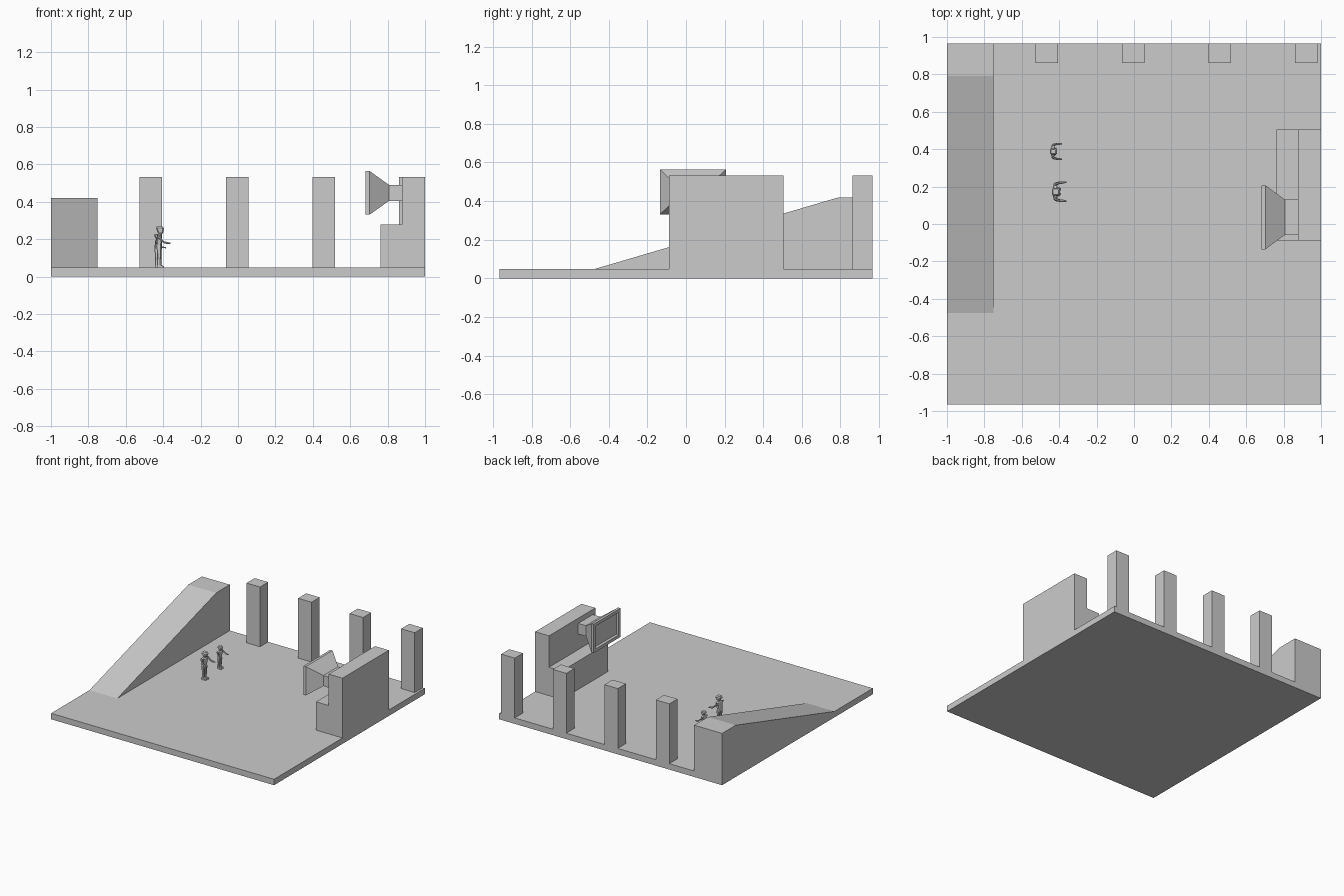
import bpy
import bmesh
from mathutils import Vector, Matrix

if "Cube" in bpy.data.objects:
    bpy.data.objects.remove(bpy.data.objects["Cube"])

BASE_TOP = 0.048


def finish(name, bm):
    bmesh.ops.recalc_face_normals(bm, faces=bm.faces)
    mesh = bpy.data.meshes.new(name)
    bm.to_mesh(mesh)
    bm.free()
    obj = bpy.data.objects.new(name, mesh)
    bpy.context.collection.objects.link(obj)
    return obj


def extrude_profile(name, pts, vec):
    """Closed planar outline swept along a vector."""
    bm = bmesh.new()
    face = bm.faces.new([bm.verts.new(p) for p in pts])
    ext = bmesh.ops.extrude_face_region(bm, geom=[face])
    verts = [v for v in ext["geom"] if isinstance(v, bmesh.types.BMVert)]
    bmesh.ops.translate(bm, verts=verts, vec=vec)
    return finish(name, bm)


def box(name, x0, x1, y0, y1, z0, z1):
    pts = [(x0, y0, z0), (x1, y0, z0), (x1, y1, z0), (x0, y1, z0)]
    return extrude_profile(name, pts, (0, 0, z1 - z0))


def loft(bm, rings, caps=True):
    """Skin successive rings that share a vertex count."""
    loops = [[bm.verts.new(p) for p in r] for r in rings]
    n = len(loops[0])
    for a, b in zip(loops, loops[1:]):
        for i in range(n):
            j = (i + 1) % n
            bm.faces.new((a[i], a[j], b[j], b[i]))
    if caps:
        bm.faces.new(loops[0])
        bm.faces.new(loops[-1])


def oct_ring(z, cx, cy, hx, hy, c=0.35):
    """Chamfered rectangle at height z."""
    p = [(1, -1 + c), (1, 1 - c), (1 - c, 1), (c - 1, 1),
         (-1, 1 - c), (-1, c - 1), (c - 1, -1), (1 - c, -1)]
    return [(cx + u * hx, cy + v * hy, z) for u, v in p]


def limb(bm, points, radii):
    """Six-sided tube through points lying mostly along x."""
    rings = []
    for p, r in zip(points, radii):
        ring = [Matrix.Rotation(k * 1.0472, 3, 'X') @ Vector((0, r, 0)) for k in range(6)]
        rings.append([Vector(p) + v for v in ring])
    loft(bm, rings)


def figure(name, x, y, s):
    bm = bmesh.new()
    # torso and hips
    loft(bm, [oct_ring(z, cx, 0, hx, hy) for z, cx, hx, hy in (
        (0.098, -0.005, 0.014, 0.023), (0.122, -0.005, 0.014, 0.022),
        (0.150, -0.002, 0.015, 0.026), (0.172, -0.002, 0.014, 0.034),
        (0.180, -0.003, 0.009, 0.020))])
    # neck, head and cap
    loft(bm, [oct_ring(z, 0.0, 0, h, h) for z, h in ((0.176, 0.008), (0.190, 0.008))])
    loft(bm, [oct_ring(z, cx, 0, hx, hy) for z, cx, hx, hy in (
        (0.184, 0.006, 0.011, 0.010), (0.192, 0.003, 0.017, 0.015),
        (0.206, 0.002, 0.018, 0.017))])
    loft(bm, [oct_ring(z, cx, 0, hx, hy) for z, cx, hx, hy in (
        (0.203, 0.001, 0.022, 0.020), (0.212, 0.000, 0.021, 0.020),
        (0.220, -0.001, 0.015, 0.014))])
    for side in (-1, 1):
        # leg
        loft(bm, [oct_ring(z, cx, side * 0.013, hx, hy) for z, cx, hx, hy in (
            (0.0, -0.006, 0.009, 0.008), (0.030, -0.006, 0.009, 0.008),
            (0.055, -0.004, 0.010, 0.009), (0.105, -0.004, 0.012, 0.011))])
        # foot
        loft(bm, [oct_ring(z, cx, side * 0.013, hx, 0.009) for z, cx, hx in (
            (0.0, 0.004, 0.020), (0.008, 0.003, 0.019), (0.015, -0.004, 0.011))])
        # bent arm reaching forward
        limb(bm, [(-0.012, side * 0.033, 0.168), (0.0, side * 0.042, 0.158),
                  (0.022, side * 0.048, 0.136), (0.040, side * 0.049, 0.132),
                  (0.056, side * 0.051, 0.130)],
             [0.009, 0.009, 0.007, 0.006, 0.004])
    obj = finish(name, bm)
    obj.location = (x, y, BASE_TOP)
    obj.scale = (s, s, s)
    return obj


# floor slab
box("floor_slab", -1, 1, -0.966, 0.966, 0, BASE_TOP)

# ramp along the left edge
extrude_profile("ramp", [(-1, -0.475, BASE_TOP), (-1, 0.966, BASE_TOP),
                         (-1, 0.966, 0.42), (-1, 0.792, 0.42)], (0.25, 0, 0))

# row of pillars at the back
for i in range(4):
    px = -0.527 + i * 0.4625
    box(f"pillar_{i + 1}", px, px + 0.121, 0.862, 0.966, BASE_TOP, 0.533)

# stepped wall on the right
extrude_profile("stepped_wall", [(0.762, -0.089, BASE_TOP), (1, -0.089, BASE_TOP),
                                 (1, -0.089, 0.533), (0.876, -0.089, 0.533),
                                 (0.876, -0.089, 0.278), (0.762, -0.089, 0.278)],
                (0, 0.593, 0))


# screen: neck, flared back, frame rim and recessed display
def screen_ring(x, hy, hz):
    return [(x, 0.036 + u * hy, 0.448 + v * hz)
            for u, v in ((-1, -1), (1, -1), (1, 1), (-1, 1))]


screen = bmesh.new()
loft(screen, [screen_ring(*r) for r in (
    (0.876, 0.094, 0.043), (0.807, 0.094, 0.043), (0.703, 0.171, 0.117),
    (0.683, 0.171, 0.117), (0.683, 0.146, 0.092), (0.697, 0.138, 0.084))])
finish("screen", screen)

# two people standing beside the ramp
figure("person_large", -0.418, 0.173, 1.0)
figure("person_small", -0.431, 0.388, 0.82)
